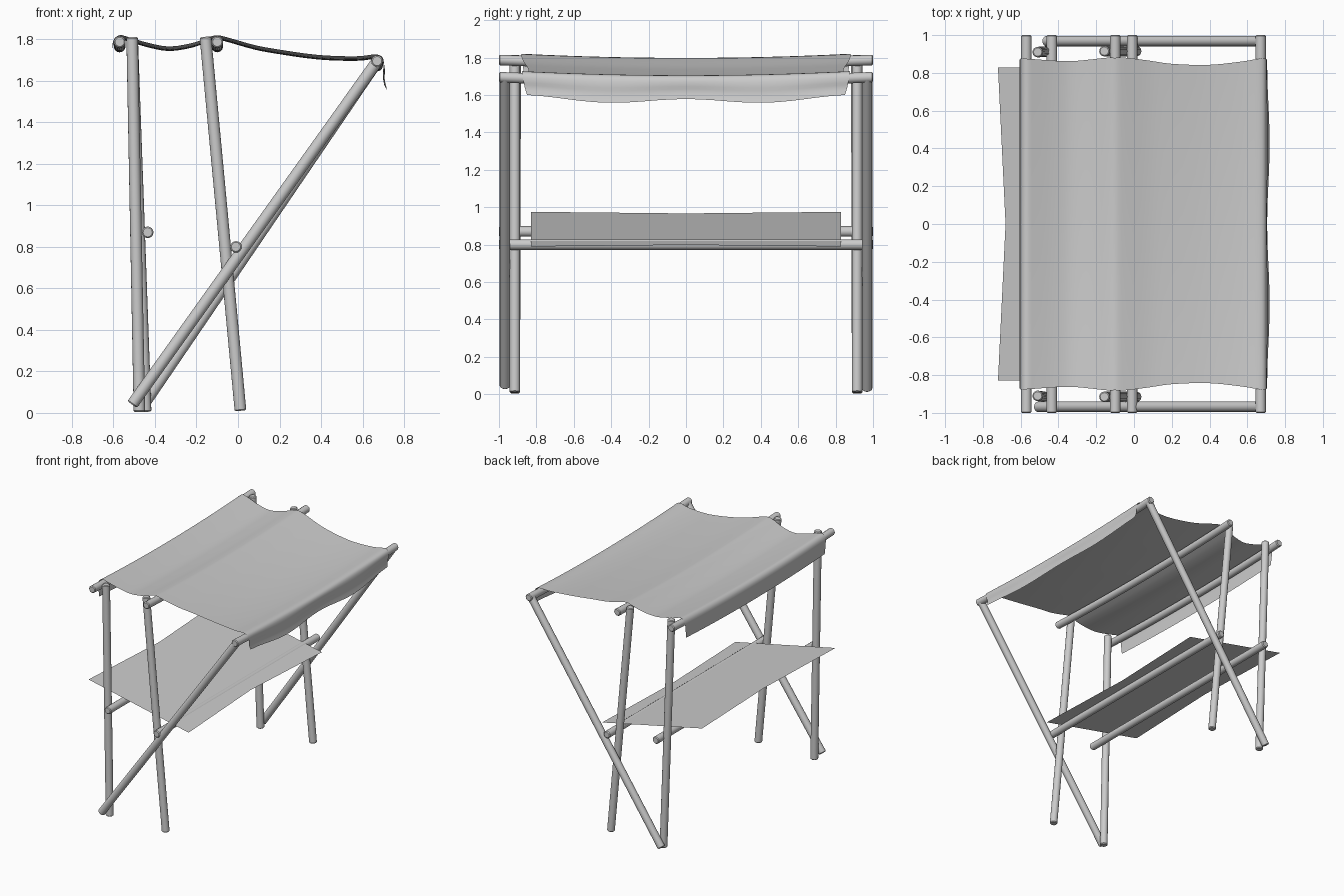
import bpy, bmesh, math
from mathutils import Vector

if "Cube" in bpy.data.objects:
    bpy.data.objects.remove(bpy.data.objects["Cube"])

R = 0.028


def finish(name, bm, angle=40):
    me = bpy.data.meshes.new(name)
    bmesh.ops.recalc_face_normals(bm, faces=bm.faces)
    bm.to_mesh(me)
    bm.free()
    ob = bpy.data.objects.new(name, me)
    bpy.context.collection.objects.link(ob)
    bpy.ops.object.select_all(action='DESELECT')
    ob.select_set(True)
    bpy.context.view_layer.objects.active = ob
    bpy.ops.object.shade_smooth_by_angle(angle=math.radians(angle))
    return ob


def pole(name, a, b, sag=0.0, n=16, sides=16):
    """Round pole from a to b with softened ends and an optional sag."""
    a, b = Vector(a), Vector(b)
    d = b - a
    length = d.length
    rot = d.to_track_quat('Z', 'Y')
    e = 0.006
    stations = [(0, R - e), (e, R)]
    stations += [(length * i / n, R) for i in range(1, n)] if sag else []
    stations += [(length - e, R), (length, R - e)]
    bm = bmesh.new()
    rings = []
    for s, r in stations:
        t = s / length
        drop = Vector((0, 0, -sag * 4 * t * (1 - t)))
        rings.append([bm.verts.new(a + drop + rot @ Vector((
            r * math.cos(2 * math.pi * k / sides),
            r * math.sin(2 * math.pi * k / sides), s))) for k in range(sides)])
    for p, q in zip(rings, rings[1:]):
        for k in range(sides):
            j = (k + 1) % sides
            bm.faces.new((p[k], p[j], q[j], q[k]))
    bm.faces.new(rings[0])
    bm.faces.new(rings[-1])
    return finish(name, bm)


def sheet(name, nu, nv, point):
    """Grid of cloth; point(u in 0..1, v in -1..1)."""
    bm = bmesh.new()
    g = [[bm.verts.new(point(i / nu, 2 * j / nv - 1)) for j in range(nv + 1)]
         for i in range(nu + 1)]
    for i in range(nu):
        for j in range(nv):
            bm.faces.new((g[i][j], g[i + 1][j], g[i + 1][j + 1], g[i][j + 1]))
    return finish(name, bm, 60)


# Legs and diagonal braces; the two sides differ slightly
for side, label, leg_x, brace_x, brace_z in (
        (-1, "front", -0.475, -0.51, 0.04), (1, "back", -0.445, -0.465, 0.025)):
    pole(label + "_outer_leg", (leg_x, side * 0.915, 0.005), (-0.51, side * 0.91, 1.81))
    pole(label + "_middle_leg", (0.012, side * 0.915, 0.01), (-0.157, side * 0.915, 1.812))
    pole(label + "_diagonal_brace", (brace_x, side * 0.968, brace_z), (0.675, side * 0.968, 1.70))

# Horizontal bars
for name, x, z, sag in (("rear_top_bar", -0.57, 1.787, 0.022),
                        ("middle_top_bar", -0.10, 1.787, 0.022),
                        ("front_top_bar", 0.67, 1.695, 0.022),
                        ("rear_shelf_bar", -0.435, 0.87, 0),
                        ("front_shelf_bar", -0.01, 0.80, 0)):
    pole(name, (x, -1, z), (x, 1, z), sag)

# Canopy cloth: (x, z, half width) along the profile
prof = [(-0.604, 1.67, 0.86), (-0.605, 1.74, 0.87), (-0.600, 1.795, 0.875),
        (-0.570, 1.820, 0.875), (-0.520, 1.808, 0.872), (-0.43, 1.782, 0.865),
        (-0.33, 1.765, 0.862), (-0.22, 1.782, 0.872), (-0.15, 1.807, 0.88),
        (-0.10, 1.819, 0.88), (-0.04, 1.806, 0.88), (0.08, 1.772, 0.865),
        (0.20, 1.750, 0.848), (0.39, 1.724, 0.842), (0.57, 1.718, 0.86),
        (0.66, 1.727, 0.875), (0.695, 1.714, 0.875), (0.703, 1.68, 0.87),
        (0.698, 1.64, 0.862), (0.705, 1.60, 0.85)]


def canopy_point(u, v):
    f = u * (len(prof) - 1)
    i = min(int(f), len(prof) - 2)
    t = f - i
    p = [Vector(prof[max(0, min(len(prof) - 1, i + k))]) for k in (-1, 0, 1, 2)]
    c = 0.5 * (2 * p[1] + (p[2] - p[0]) * t + (2 * p[0] - 5 * p[1] + 4 * p[2] - p[3]) * t * t
               + (3 * p[1] - p[0] - 3 * p[2] + p[3]) * t ** 3)
    x, z, w = c
    z -= 0.022 * (1 - v * v)
    # wavy hem on the front flap
    hang = max(0.0, (u - 0.84) / 0.16)
    wave = math.sin(math.pi * abs(v)) ** 2 * hang
    return Vector((x + 0.013 * wave, w * v, z - 0.025 * wave))


sheet("canopy_cloth", 57, 24, canopy_point)


# Sloping shelf cloth with both long edges drawn inwards
def shelf_point(u, v):
    bow = 0.04 * (1 - abs(v))
    x = (-0.72 + bow) * (1 - u) + (0.15 - bow) * u
    z = 0.975 - 0.213 * (x + 0.72)
    return Vector((x, 0.828 * v, z))


sheet("shelf_cloth", 8, 12, shelf_point)
